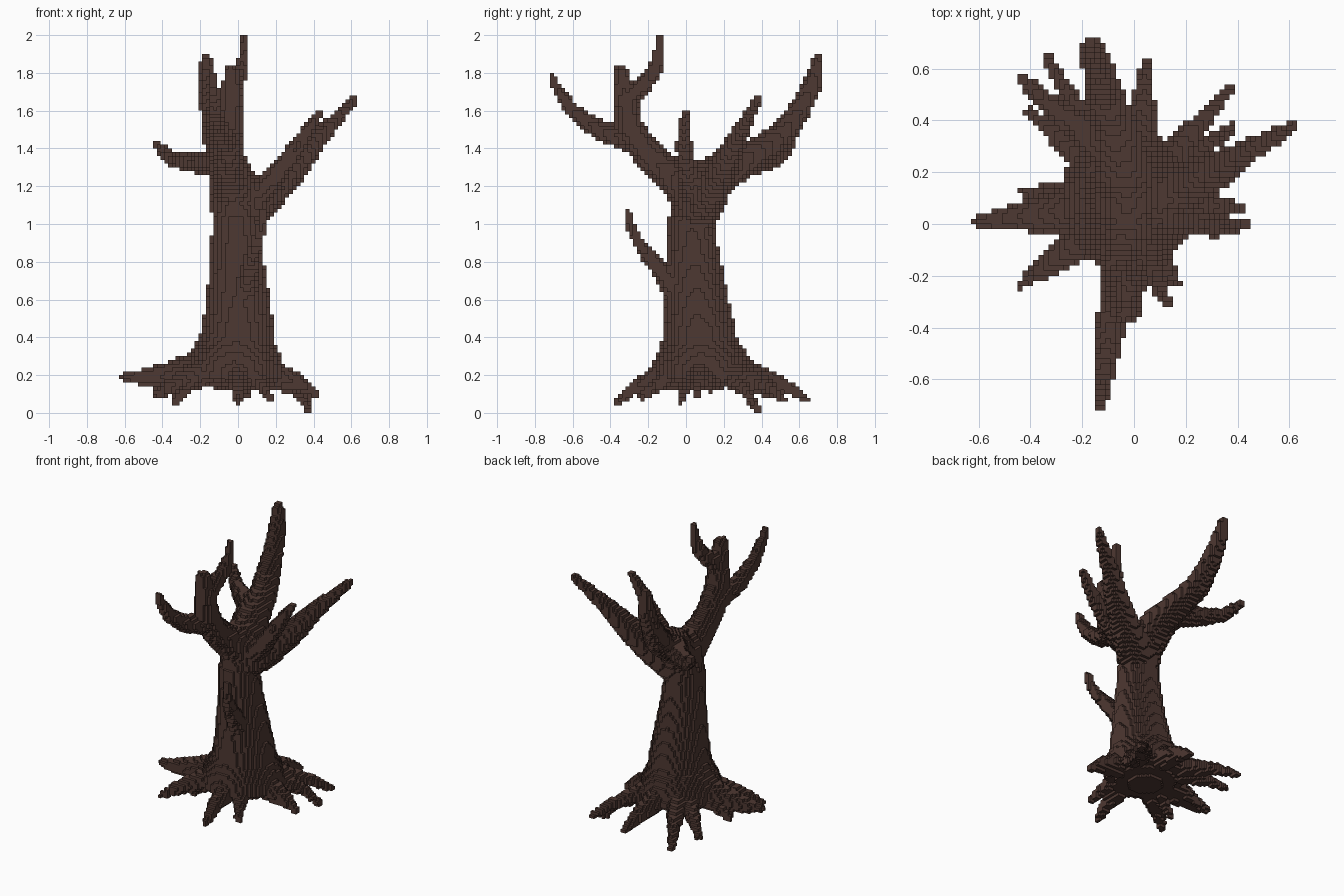
import bpy, bmesh, math
from mathutils import Vector

N = 100             # blocks over the full height
V = 2 / N           # block size
filled = {}         # cell -> part name

bark = bpy.data.materials.new("dark_brown_bark")
bark.diffuse_color = (0.076, 0.040, 0.032, 1)


def limb(part, pts, zmin=0.0, dome=0.0):
    """Fill blocks along a tapering path of (x, y, z, radius) points."""
    for a, b in zip(pts, pts[1:]):
        pa, pb = Vector(a[:3]), Vector(b[:3])
        d = pb - pa
        l2 = d.length_squared
        lo = [math.floor((min(a[i] - a[3], b[i] - b[3])) / V) for i in range(3)]
        hi = [math.ceil((max(a[i] + a[3], b[i] + b[3])) / V) for i in range(3)]
        lo[2] = max(lo[2], round(zmin / V), 0)
        hi[2] = min(hi[2], N)
        for i in range(lo[0], hi[0]):
            for j in range(lo[1], hi[1]):
                for k in range(lo[2], hi[2]):
                    p = Vector(((i + .5) * V, (j + .5) * V, (k + .5) * V))
                    # rounded underside
                    if dome and p.z < zmin + dome * ((p.x + .03) ** 2 + (p.y - .09) ** 2):
                        continue
                    t = max(0, min(1, (p - pa).dot(d) / l2))
                    r = a[3] + (b[3] - a[3]) * t
                    if (p - pa - d * t).length_squared <= r * r:
                        filled.setdefault((i, j, k), part)


# trunk, flaring to a gently rounded underside
limb("trunk", [(-.03, .09, .15, .285), (-.03, .085, .20, .265), (-.025, .078, .25, .24),
               (-.02, .075, .31, .215), (-.01, .07, .42, .195), (-.01, .055, .60, .168),
               (-.017, .035, .85, .137), (-.02, .03, 1.0, .128), (-.035, .075, 1.215, .12)],
     zmin=.12, dome=.8)

# front bough with its two forks
limb("front_bough", [(-.03, .03, 1.17, .12), (-.055, -.11, 1.285, .09), (-.06, -.22, 1.39, .08),
                     (-.05, -.30, 1.52, .074), (-.045, -.32, 1.66, .064), (-.045, -.345, 1.80, .04)])
limb("front_fork", [(-.07, -.27, 1.44, .07), (-.11, -.45, 1.49, .053), (-.13, -.60, 1.60, .04),
                    (-.14, -.68, 1.71, .03), (-.14, -.71, 1.78, .022)])
limb("top_fork", [(-.04, -.30, 1.67, .055), (-.02, -.22, 1.74, .045), (.0, -.17, 1.80, .04),
                  (.02, -.15, 1.88, .028), (.03, -.13, 2.0, .019)])

# back bough with its left fork
limb("back_bough", [(-.02, .06, 1.15, .135), (-.05, .20, 1.285, .108), (-.085, .38, 1.375, .086),
                    (-.125, .50, 1.46, .074), (-.15, .60, 1.60, .06),
                    (-.165, .665, 1.73, .05), (-.18, .70, 1.865, .032)])
limb("back_fork", [(-.10, .28, 1.33, .075), (-.24, .39, 1.325, .055),
                   (-.36, .48, 1.34, .038), (-.445, .565, 1.425, .022)])

# right bough and its smaller neighbour
limb("right_bough", [(0, .05, 1.05, .12), (.15, .13, 1.16, .095), (.29, .20, 1.30, .078),
                     (.42, .275, 1.46, .05), (.61, .38, 1.66, .022)])
limb("right_branch", [(.08, .05, 1.14, .08), (.20, .01, 1.27, .055),
                      (.31, -.01, 1.42, .042), (.42, -.005, 1.59, .022)])

# thin twig on the front of the trunk
limb("front_twig", [(.03, -.05, .64, .07), (.05, -.13, .75, .05), (.08, -.23, .87, .035),
                    (.11, -.29, .97, .025), (.12, -.31, 1.075, .018)])

# spreading roots: tip position, height of the tip, starting thickness
ROOTS = [(-.63, .005, .18, .08), (-.45, .13, .11, .055), (-.455, -.24, .08, .07),
         (-.42, .44, .08, .055), (-.35, .65, .06, .055), (.04, .63, .08, .07),
         (.37, .53, .06, .055), (.375, .38, .01, .055), (.42, .06, .09, .075),
         (.16, -.24, .07, .055), (-.01, -.37, .05, .065), (-.34, -.03, .05, .05)]
for n, (x, y, z, r) in enumerate(ROOTS):
    cx, cy = -.02, .08
    def at(f, h, rad):
        return (cx + (x - cx) * f, cy + (y - cy) * f, h, rad)
    limb("root_%d" % (n + 1), [at(.2, .25, r * 1.4), at(.5, .18 + z * .15, r),
                               at(.78, .115 + z * .4, r * .6), at(.98, z + .01, .02)])

# turn the blocks into one outer skin per part
FACES = []
for ax in range(3):
    u, v = (ax + 1) % 3, (ax + 2) % 3
    for s in (0, 1):
        loop = []
        for du, dv in ((0, 0), (1, 0), (1, 1), (0, 1)):
            c = [0, 0, 0]
            c[ax], c[u], c[v] = s, du, dv
            loop.append(tuple(c))
        n = [0, 0, 0]
        n[ax] = 2 * s - 1
        FACES.append((n, loop if s else loop[::-1]))

# centring on the ground frame
lows = [min(c[i] for c in filled) for i in range(3)]
highs = [max(c[i] for c in filled) + 1 for i in range(3)]
off = ((lows[0] + highs[0]) / 2, (lows[1] + highs[1]) / 2, lows[2])

for part in dict.fromkeys(filled.values()):
    bm = bmesh.new()
    verts = {}
    for (i, j, k), owner in filled.items():
        if owner != part:
            continue
        for n, loop in FACES:
            if (i + n[0], j + n[1], k + n[2]) in filled:
                continue
            vs = []
            for c in loop:
                key = (i + c[0], j + c[1], k + c[2])
                if key not in verts:
                    verts[key] = bm.verts.new([(key[q] - off[q]) * V for q in range(3)])
                vs.append(verts[key])
            bm.faces.new(vs)
    me = bpy.data.meshes.new(part)
    bm.to_mesh(me)
    bm.free()
    me.materials.append(bark)
    bpy.context.collection.objects.link(bpy.data.objects.new(part, me))
